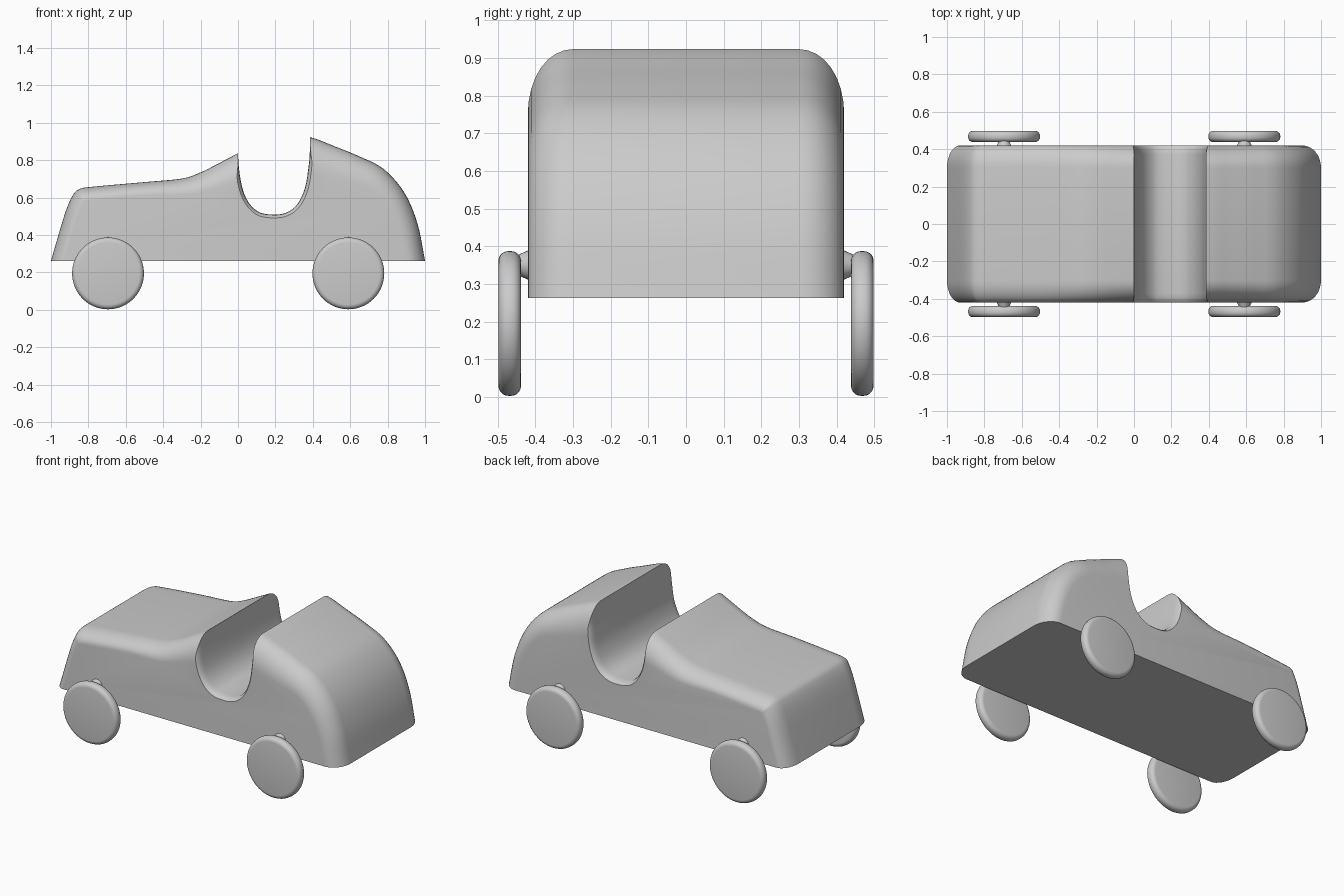
import bpy, bmesh, math
from mathutils import Vector

if "Cube" in bpy.data.objects:
    bpy.data.objects.remove(bpy.data.objects["Cube"])


def spline(pts, steps=5):
    """Smooth curve through the profile points."""
    p = [Vector(q) for q in pts]
    p = [2 * p[0] - p[1]] + p + [2 * p[-1] - p[-2]]
    out = []
    for i in range(1, len(p) - 2):
        a, b, c, d = p[i - 1:i + 3]
        for s in range(steps):
            t = s / steps
            out.append(0.5 * (2 * b + (c - a) * t + (2 * a - 5 * b + 4 * c - d) * t * t
                              + (3 * b - a - 3 * c + d) * t ** 3))
    return out + [p[-2]]


def offset(pts, amount, depth):
    """Move each profile point along its normal."""
    out = []
    for i, q in enumerate(pts):
        t = (Vector(pts[min(i + 1, len(pts) - 1)]) - Vector(pts[max(i - 1, 0)])).normalized()
        n = Vector((t.y, -t.x))
        if i in (0, len(pts) - 1):
            n = Vector((math.copysign(1, n.x), 0))
        out.append(Vector(q) + n * amount * depth(q[0]))
    return out


def loft(name, pts, layers, depth):
    """Skin a side profile across the width; layers are (y, offset)."""
    bm = bmesh.new()
    rings = [[bm.verts.new((v.x, y, v.y)) for v in spline(offset(pts, d, depth))]
             for y, d in layers]
    for r, s in zip(rings, rings[1:]):
        for i in range(len(r)):
            j = (i + 1) % len(r)
            bm.faces.new((r[i], r[j], s[j], s[i]))
    bm.faces.new(rings[0])
    bm.faces.new(rings[-1])
    bmesh.ops.recalc_face_normals(bm, faces=bm.faces)
    me = bpy.data.meshes.new(name)
    bm.to_mesh(me)
    bm.free()
    ob = bpy.data.objects.new(name, me)
    bpy.context.collection.objects.link(ob)
    return ob


def activate(ob):
    bpy.ops.object.select_all(action='DESELECT')
    ob.select_set(True)
    bpy.context.view_layer.objects.active = ob


def finish(ob, angle=35):
    activate(ob)
    for m in list(ob.modifiers):
        bpy.ops.object.modifier_apply(modifier=m.name)
    bpy.ops.object.shade_smooth_by_angle(angle=math.radians(angle))


def body_depth(x):
    t = min(max((x + 0.5) / 0.7, 0), 1)
    return 0.07 + 0.09 * t * t * (3 - 2 * t) - 0.06 * max(0, x - 0.5) / 0.5


# Body: long hood, raised tail, rounded shoulders
outline = [(-1, 0.262), (-0.96, 0.40), (-0.92, 0.53), (-0.885, 0.61), (-0.85, 0.645),
           (-0.78, 0.658), (-0.5, 0.683), (-0.3, 0.702), (-0.2, 0.735), (-0.1, 0.785),
           (0, 0.837), (0.12, 0.895), (0.25, 0.94), (0.39, 0.922), (0.52, 0.873),
           (0.65, 0.82), (0.78, 0.752), (0.89, 0.626), (0.96, 0.46), (1, 0.262)]
half = []
for k in range(9):
    a = math.pi / 2 * k / 8
    half.append((0.42 - 0.12 * (1 - math.sin(a)), 1 - math.cos(a)))
layers = [(-y, d) for y, d in reversed(half)] + half
body = loft("body", outline, layers, body_depth)

# Cockpit: U-shaped slot, slightly flared at the sides
slot = [(-0.001, 1.1), (0, 0.84), (0.01, 0.72), (0.03, 0.63), (0.06, 0.57), (0.10, 0.53),
        (0.14, 0.514), (0.19, 0.51), (0.24, 0.514), (0.29, 0.538), (0.33, 0.585),
        (0.36, 0.66), (0.375, 0.75), (0.384, 0.85), (0.386, 1.1)]
side = [(0.37, 0), (0.395, 0.003), (0.41, 0.009), (0.42, 0.018), (0.5, 0.02)]
cutter = loft("cockpit_cutter", slot, [(-y, d) for y, d in reversed(side)] + side, lambda x: 1)
cutter.hide_render = True
cut = body.modifiers.new("cockpit", 'BOOLEAN')
cut.operation = 'DIFFERENCE'
cut.solver = 'EXACT'
cut.object = cutter
finish(body)
bpy.data.objects.remove(cutter)

# Wheels with small lugs joining them to the body
for end, x in (("front", -0.695), ("rear", 0.59)):
    for s, tag in ((-1, "near"), (1, "far")):
        bpy.ops.mesh.primitive_cylinder_add(vertices=64, radius=0.192, depth=0.06,
                                            location=(x, s * 0.468, 0.195),
                                            rotation=(math.pi / 2, 0, 0))
        wheel = bpy.context.object
        wheel.name = f"{end}_{tag}_wheel"
        bev = wheel.modifiers.new("round", 'BEVEL')
        bev.width = 0.026
        bev.segments = 5
        finish(wheel)
        bpy.ops.mesh.primitive_cone_add(vertices=24, radius1=0.045, radius2=0.025, depth=0.045,
                                        location=(x, s * 0.428, 0.35),
                                        rotation=(-s * math.pi / 2, 0, 0))
        lug = bpy.context.object
        lug.name = f"{end}_{tag}_lug"
        finish(lug)
